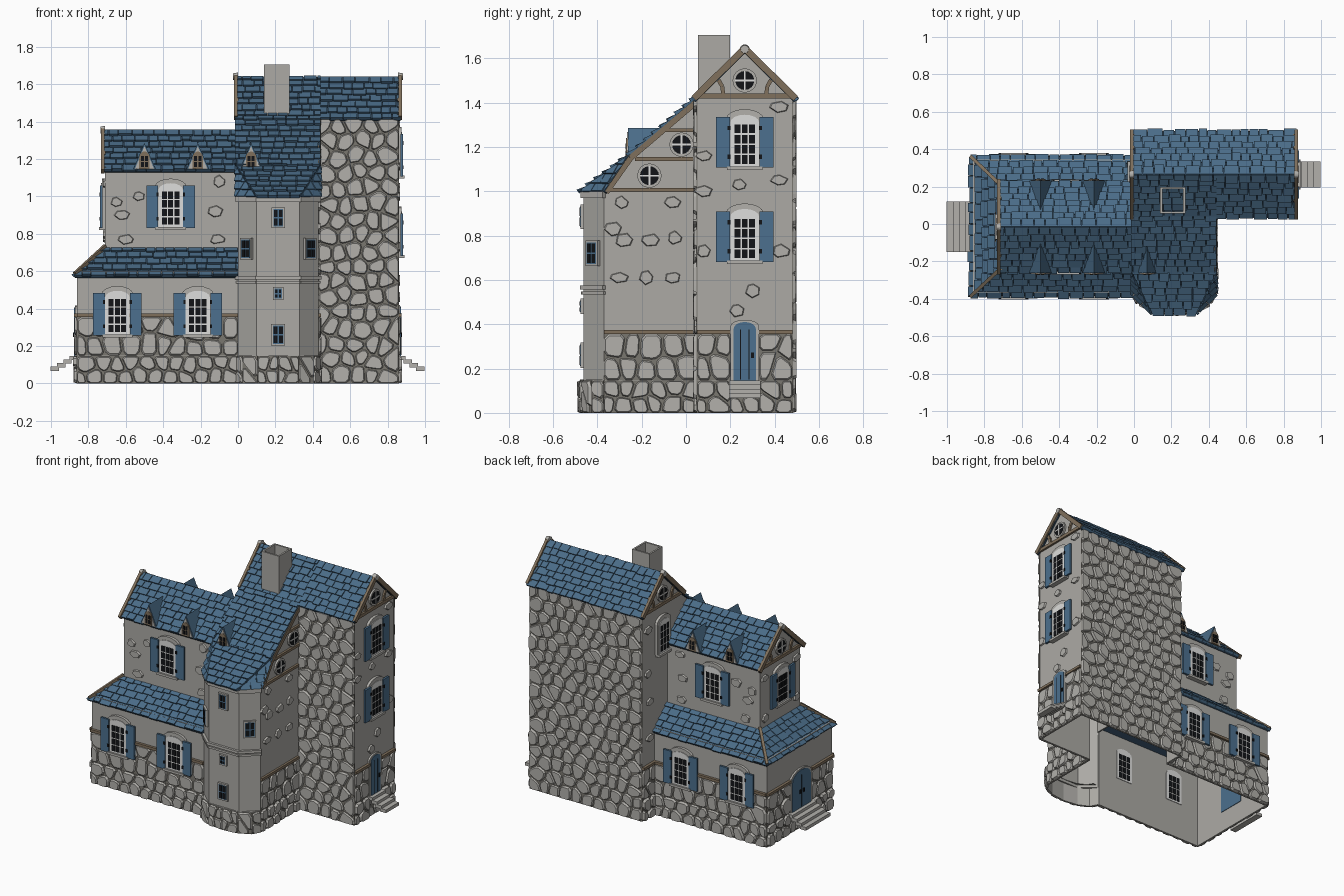
import bpy, bmesh, math, random
from mathutils import Vector, Matrix

if "Cube" in bpy.data.objects:
    bpy.data.objects.remove(bpy.data.objects["Cube"])
random.seed(4)
R = random.uniform
V = Vector

def colour(name, *rgb):
    m = bpy.data.materials.new(name)
    lin = [((c / 255 + .055) / 1.055) ** 2.4 for c in rgb]
    m.diffuse_color = (*lin, 1)
    m.use_nodes = True
    m.node_tree.nodes["Principled BSDF"].inputs["Base Color"].default_value = m.diffuse_color
    return m

PLASTER = colour("plaster grey", 172, 170, 165)
STONE = colour("stone grey", 178, 176, 171)
MORTAR = colour("mortar grey", 122, 119, 112)
ROOF = colour("roof blue", 74, 108, 136)
UNDER = colour("dark slate", 40, 60, 78)
BLUE = colour("shutter blue", 76, 112, 142)
WOOD = colour("timber brown", 128, 112, 92)
WHITE = colour("window white", 222, 222, 220)
BLACK = colour("glass black", 18, 20, 23)

parts = {}
def add(name, mat, verts, faces):
    vs, fs, _ = parts.setdefault(name, ([], [], mat))
    k = len(vs)
    vs += verts
    fs += [[i + k for i in f] for f in faces]

# ---- helpers: frames, extruded outlines, beams
def frame(o, u, v):
    u = u.normalized(); n = u.cross(v).normalized(); v = n.cross(u)
    return Matrix.Translation(o) @ Matrix((u, v, n)).transposed().to_4x4()

def face(p, q):
    return frame(V((*p, 0)), V((q[0] - p[0], q[1] - p[1], 0)), V((0, 0, 1)))

def prism(name, mat, M, poly, d0, d1, inset=0):
    n = len(poly)
    c = sum((V(p) for p in poly), V((0, 0))) / n
    top = [V(p).lerp(c, inset) for p in poly]
    vs = [M @ V((*p, d0)) for p in poly] + [M @ V((*p, d1)) for p in top]
    fs = [[i, (i + 1) % n, n + (i + 1) % n, n + i] for i in range(n)]
    add(name, mat, vs, fs + [list(range(n))[::-1], list(range(n, 2 * n))])

def box(a, b, c, d):
    return [(a, b), (c, b), (c, d), (a, d)]

def rect(x, z, w, h):
    return box(x - w / 2, z - h / 2, x + w / 2, z + h / 2)

def arch(x, z, w, h, rise):
    pts = [(x - w / 2, z), (x + w / 2, z)]
    for k in range(9):
        t = math.pi * k / 8
        pts.append((x + w / 2 * math.cos(t), z + h - rise + rise * math.sin(t)))
    return pts

def disc(x, z, r):
    return [(x + r * math.cos(k * math.pi / 8), z + r * math.sin(k * math.pi / 8)) for k in range(16)]

def beam(name, mat, M, p, q, w, d0, d1):
    p, q = V(p), V(q)
    s = (q - p).orthogonal().normalized() * w / 2
    prism(name, mat, M, [p - s, q - s, q + s, p + s], d0, d1)

def clip(poly, p, n):
    out = []
    for a, b in zip(poly, poly[1:] + poly[:1]):
        da, db = (a - p).dot(n), (b - p).dot(n)
        if da <= 0: out.append(a)
        if da * db < 0: out.append(a.lerp(b, da / (da - db)))
    return out

# ---- rubble stonework: rounded Voronoi cells on a mortar backing
def rubble(name, M, x0, z0, x1, z1, size=.085, depth=.013):
    prism(name + "_mortar", MORTAR, M, box(x0, z0, x1, z1), -.002, .003)
    nx, nz = max(1, round((x1 - x0) / size)), max(1, round((z1 - z0) / size))
    sx, sz = (x1 - x0) / nx, (z1 - z0) / nz
    pts = [V((x0 + (i + .5 + (j % 2 - .5) * .4 + R(-.3, .3)) * sx, z0 + (j + .5 + R(-.3, .3)) * sz))
           for i in range(nx) for j in range(nz)]
    for s in pts:
        cell = [V(p) for p in box(x0, z0, x1, z1)]
        for t in pts:
            d = t - s
            if 0 < d.length < size * 3 and cell:
                cell = clip(cell, (s + t) / 2 - d.normalized() * .004, d)
        if len(cell) < 3: continue
        soft = []
        for a, b in zip(cell, cell[1:] + cell[:1]):
            soft += [a.lerp(b, .2), a.lerp(b, .8)]
        prism(name, STONE, M, soft, .002, depth + R(-.003, .004), .14)

def loose(M, *spots):
    for x, z in spots:
        w, h = R(.032, .046), R(.024, .036)
        poly = [(x + w * math.cos(a + .3), z + h * math.sin(a + .3)) for a in
                [k * math.pi / 3 + R(-.25, .25) for k in range(6)]]
        prism("loose_wall_stones", STONE, M, poly, -.002, .011, .15)

# ---- roof panel with rows of overlapping slates; first two corners are the eave
def slates(name, *corners):
    c = [V(p) for p in corners]
    M = frame(c[0], c[1] - c[0], c[-1] - c[0])
    poly = [(M.inverted() @ p).to_2d() for p in c]
    prism(name + "_base", UNDER, M, poly, -.012, 0)
    row, v = .046, 0
    while v < max(p.y for p in poly) - .008:
        x = min(p.x for p in poly) - R(0, .05)
        while x < max(p.x for p in poly):
            w, lift = R(.045, .085), R(.012, .018)
            t = [V(p) for p in box(x, v - R(-.003, .007), x + w - .004, v + row + .004)]
            for a, b in zip(poly, poly[1:] + poly[:1]):
                e = b - a
                if v > row or e.y or a.y: t = clip(t, a, V((e.y, -e.x))) if t else t
            if len(t) > 2:
                n = len(t)
                vs = [M @ V((*p, -.002)) for p in t]
                vs += [M @ V((*p, .004 + (lift - .004) * (1 - (p.y - v) / row))) for p in t]
                add(name, ROOF, vs, [[i, (i + 1) % n, n + (i + 1) % n, n + i] for i in range(n)]
                    + [list(range(n))[::-1], list(range(n, 2 * n))])
            x += w
        v += row

# ---- windows, doors, gables, dormers
def window(M, x, z, shutters=True, w=.13, h=.235):
    prism("window_arches", STONE, M, arch(x, z, w + .04, h + .025, .045), -.004, .018)
    prism("window_frames", WHITE, M, arch(x, z, w, h, .035), -.014, .022)
    for i in (-1, 0, 1):
        for j in range(4):
            prism("window_panes", BLACK, M, rect(x + i * .033, z + .033 + j * .046, .027, .039), -.016, .024)
    prism("window_sills", STONE, M, rect(x, z - .006, w + .03, .016), 0, .034)
    for s in (-1, 1) if shutters else ():
        prism("shutters", BLUE, M, rect(x + s * (w / 2 + .033), z + .11, .062, .228), .014, .028)
        for k in (.045, .175):
            prism("shutter_hinges", BLACK, M, rect(x + s * (w / 2 + .006), z + k, .012, .02), .02, .031)

def round_window(M, x, z):
    prism("round_window_rings", STONE, M, disc(x, z, .055), -.004, .012)
    prism("round_window_glass", BLACK, M, disc(x, z, .043), -.014, .015)
    for p in (rect(x, z, .086, .008), rect(x, z, .008, .086)):
        prism("round_window_bars", WHITE, M, p, -.015, .018)

def small_window(M, x, z, w, h):
    prism("stair_window_frames", STONE, M, rect(x, z, w, h), -.004, .014)
    prism("stair_window_casements", BLUE, M, rect(x, z, w - .018, h - .018), -.012, .016)
    for i in (-1, 1):
        for j in (-1, 1):
            prism("stair_window_panes", BLACK, M, rect(x + i * (w - .018) / 4, z + j * (h - .018) / 4,
                  w / 2 - .017, h / 2 - .017), -.014, .018)

def door(M, x, w, h, double):
    prism("door_surrounds", STONE, M, arch(x, .14, w + .03, h + .015, w * .3), -.004, .012)
    prism("doors", BLUE, M, arch(x, .145, w, h, w * .3), -.014, .016)
    for k in (0,) if double else (-.02, .02):
        prism("door_gaps", BLACK, M, rect(x + k, .145 + h * .45, .004, h * .85), .01, .018)
    for k in (-.02, .02) if double else (.035,):
        prism("door_handles", BLACK, M, rect(x + k, .26, .012, .025), .01, .022)

def stairs(name, M, x, w):
    for i in range(4):
        prism(name, STONE, M, rect(x, .135 - .019 * i, w, .022), .034 * i - .005, .034 * i + .04)

def gable(M, x, half, z0, z1):
    beam("gable_timbers", WOOD, M, (x - half, z0), (x + half, z0), .022, -.004, .014)
    for s in (-1, 1):
        beam("bargeboards", WOOD, M, (x + s * (half + .015), z0 - .012), (x, z1 + .004), .03, .004, .022)
        arc = [(x + s * half * a, z0 + b * (z1 - z0)) for a, b in ((.45, 0), (.47, .2), (.55, .34), (.68, .42))]
        for p, q in zip(arc, arc[1:]):
            beam("gable_timbers", WOOD, M, p, q, .018, -.002, .012)
    round_window(M, x, z0 + (z1 - z0) * .33)
    prism("ridge_finials", STONE, M, disc(x, z1, .022), 0, .026, .2)

def dormer(M, x):
    pt = lambda a, b, d: M @ V((x + a, b, d))
    add("dormer_roofs", ROOF, [pt(0, 1.285, .012), pt(-.06, 1.145, .012), pt(.06, 1.145, .012), pt(0, 1.285, -.16)],
        [[0, 1, 3], [0, 3, 2], [1, 2, 3], [0, 2, 1]])
    prism("dormer_fronts", STONE, M, [(x - .052, 1.145), (x + .052, 1.145), (x, 1.268)], 0, .016)
    prism("dormer_frames", WOOD, M, arch(x, 1.145, .056, .095, .035), 0, .02)
    for i in (-1, 1):
        for j in (0, 1):
            prism("dormer_panes", BLACK, M, rect(x + i * .011, 1.17 + j * .032, .016, .026), 0, .023)

# ---- wall planes: horizontal axis is x, y, -x or -y for front, east, back, west
front = lambda y: face((0, y), (1, y))
east = lambda x: face((x, 0), (x, 1))
back = lambda y: face((0, y), (-1, y))
west = lambda x: face((x, 0), (x, -1))
FW, WW, BW = front(-.37), west(-.86), back(.345)
FU, WU, BU = front(-.235), west(-.71), back(.205)
TF, TE, TB, TW, SE = front(.05), east(.855), back(.48), west(0), east(.43)
def wall(name, M, poly): prism(name, PLASTER, M, poly, -.01, 0)

# ---- low wing, ground floor
wall("wing_lower_wall", FW, box(-.86, 0, 0, .6))
wall("wing_lower_wall", WW, box(-.345, 0, .37, .6))
wall("wing_lower_wall", BW, box(0, 0, .86, .6))
for M, a, b in ((FW, -.86, 0), (BW, 0, .86), (WW, -.345, -.1), (WW, .13, .37)):
    rubble("wing_stone", M, a, 0, b, .145, .075, .018)
    rubble("wing_stone", M, a, .148, b, .356)
    beam("timber_bands", WOOD, M, (a, .365), (b, .365), .018, -.002, .018)
rubble("wing_stone", WW, -.1, 0, .13, .135, .075)
for M, s in ((FW, 1), (BW, -1)):
    window(M, -.645 * s, .26)
    window(M, -.215 * s, .26)
door(WW, .015, .2, .26, True)
stairs("west_steps", WW, .015, .27)

# ---- low wing, upper floor with gable and roofs
wall("wing_upper_wall", FU, box(-.71, .58, 0, 1.15))
wall("wing_upper_wall", BU, box(0, .58, .71, 1.15))
wall("wing_upper_wall", WU, [(-.205, .58), (.235, .58), (.235, 1.14), (.015, 1.35), (-.205, 1.14)])
for M, s in ((FU, 1), (BU, -1)):
    window(M, -.36 * s, .835)
    loose(M, *[(x * s, z) for x, z in ((-.65, .97), (-.62, .9), (-.1, 1.08), (-.12, .92), (-.6, .77), (-.11, .77), (-.53, 1.0))])
window(WU, .015, .835)
loose(WU, (-.16, 1.06), (.19, .8), (-.15, .78), (.19, 1.07))
gable(WU, .015, .23, 1.145, 1.355)
slates("wing_roof", (-.725, -.252, 1.135), (.0, -.252, 1.135), (.0, -.015, 1.355), (-.725, -.015, 1.355))
slates("wing_roof", (.0, .222, 1.135), (-.725, .222, 1.135), (-.725, -.015, 1.355), (.0, -.015, 1.355))
slates("skirt_roof", (-.872, -.385, .572), (0, -.385, .572), (0, -.235, .72), (-.71, -.235, .72))
slates("skirt_roof", (0, .36, .572), (-.872, .36, .572), (-.71, .205, .72), (0, .205, .72))
slates("skirt_roof", (-.872, .36, .572), (-.872, -.385, .572), (-.71, -.235, .72), (-.71, .205, .72))
for y0, y1 in ((-.385, -.235), (.36, .205)):
    p, q = V((-.872, y0, .585)), V((-.71, y1, .733))
    prism("hip_boards", WOOD, frame(p, q - p, V((0, 0, 1))), rect((q - p).length / 2, 0, (q - p).length, .02), -.009, .009)
for x in (-.5, -.215, .07):
    dormer(front(-.25), x)
for x in (.5, .215):
    dormer(back(.22), x)

# ---- tall tower
def tower_gable(c, s): return [(c - s * .215, 1.42), (c, 1.63), (c + s * .215, 1.42)]
wall("tower_wall", TF, box(.43, 0, .855, 1.42))
wall("tower_wall", TB, box(-.855, 0, 0, 1.42))
wall("tower_wall", TE, box(.05, 0, .48, 1.42)[:2] + tower_gable(.265, -1))
wall("tower_wall", TW, [(-.48, .55), (.37, .55), (.37, 1.0), (.25, 1.16), (-.05, 1.41), (-.265, 1.63), (-.48, 1.42)])
wall("tower_wall", TW, box(-.48, 0, -.345, .56))
rubble("tower_stone", TF, .43, 0, .86, 1.415, depth=.015)
rubble("tower_stone", TB, -.86, 0, .0, 1.415, depth=.015)
for M, a, b in ((TE, .05, .2), (TE, .33, .48), (TW, -.48, -.35)):
    rubble("tower_stone", M, a, 0, b, .145, .075, .018)
    rubble("tower_stone", M, a, .148, b, .356)
    beam("timber_bands", WOOD, M, (a, .365), (b, .365), .018, -.002, .018)
rubble("tower_stone", TE, .2, 0, .33, .135, .075)
window(TE, .265, .685)
window(TE, .265, 1.11)
window(TW, -.265, 1.1, False, .11, .23)
door(TE, .265, .1, .265, False)
stairs("east_steps", TE, .265, .14)
gable(TE, .265, .215, 1.43, 1.64)
gable(TW, -.265, .215, 1.43, 1.64)
loose(TE, (.08, 1.0), (.42, 1.05), (.42, 1.38), (.24, 1.03), (.23, .46), (.3, .55), (.08, .73), (.43, .73), (.08, 1.16))
loose(TW, (-.42, 1.0), (-.4, .8), (-.42, 1.3), (-.4, .55))
slates("tower_roof", (.44, .035, 1.41), (.868, .035, 1.41), (.868, .265, 1.638), (.44, .265, 1.638))
slates("tower_roof", (.868, .495, 1.41), (-.015, .495, 1.41), (-.015, .265, 1.638), (.868, .265, 1.638))
slates("tower_roof", (-.015, .05, 1.425), (.44, .05, 1.425), (.44, .265, 1.638), (-.015, .265, 1.638))

# ---- chimney, open at the top
ch = [(.14, .055), (.275, .055), (.275, .198), (.14, .198)]
for p, q in zip(ch, ch[1:] + ch[:1]):
    prism("chimney", PLASTER, face(p, q), box(0, 1.38, math.dist(p, q), 1.705), -.012, 0)

# ---- stair block with long sloping roof
wall("stair_wall", SE, [(-.37, 0), (.05, 0), (.05, 1.41), (-.25, 1.155), (-.36, 1.0), (-.37, 1.0)])
rubble("stair_stone", SE, -.37, 0, .05, .145, .075, .018)
rubble("stair_stone", SE, -.37, .148, .05, .356)
for p, q, w in (((-.37, .365), (.05, .365), .018), ((-.36, 1.005), (.05, 1.005), .018), ((-.23, 1.145), (.05, 1.145), .018),
                ((-.1, 1.275), (.05, 1.275), .016), ((-.36, .995), (-.25, 1.15), .026), ((-.25, 1.15), (.05, 1.405), .026)):
    beam("timber_bands", WOOD, SE, p, q, w, -.002, .015)
round_window(SE, -.02, 1.21)
round_window(SE, -.165, 1.07)
loose(SE, (-.3, .61), (-.18, .61), (-.06, .61), (-.28, .78), (-.16, .78), (-.05, .79), (-.29, .95), (-.06, .95), (-.33, .83))
slates("stair_roof", (-.015, -.25, 1.165), (.44, -.25, 1.165), (.44, .05, 1.425), (-.015, .05, 1.425))
A, B, C, D = (-.012, -.365, .995), (.1, -.478, .995), (.33, -.478, .995), (.442, -.365, .995)
E, F = (-.012, -.25, 1.165), (.442, -.25, 1.165)
slates("bay_roof", B, C, F, E)
slates("bay_roof", A, B, E)
slates("bay_roof", C, D, F)

# ---- polygonal bay on a rounded stone foot
bay = [(0, -.37), (.1, -.462), (.33, -.462), (.43, -.37)]
for i, (p, q) in enumerate(zip(bay, bay[1:])):
    M, L = face(p, q), math.dist(p, q)
    wall("bay_wall", M, box(0, .13, L, 1.0))
    for z, h, d in ((.985, .03, .014), (.565, .018, .016), (.54, .014, .009)):
        prism("bay_ledges", STONE, M, box(-.006, z - h / 2, L + .006, z + h / 2), -.004, d)
    for z, w, h in ((.885, .07, .11), (.48, .058, .07), (.26, .075, .115)) if i == 1 else ((.72, .08, .115),):
        small_window(M, L / 2, z, w, h)
foot = [(.215 - .218 * math.cos(k * math.pi / 6), -.37 - .107 * math.sin(k * math.pi / 6)) for k in range(7)]
for p, q in zip(foot, foot[1:]):
    M, L = face(p, q), math.dist(p, q)
    wall("bay_foot", M, box(0, 0, L, .15))
    rubble("bay_stone", M, 0, 0, L, .145, .07)
    r = [V((.215 + (x - .215) * .8, -.37 + (y + .37) * .75, .15)) for x, y in (q, p)]
    add("bay_foot", PLASTER, [V((*p, .15)), V((*q, .15))] + r, [[0, 1, 2, 3]])

# ---- make the objects
for name, (vs, fs, mat) in parts.items():
    me = bpy.data.meshes.new(name)
    me.from_pydata(vs, [], fs)
    me.materials.append(mat)
    bm = bmesh.new(); bm.from_mesh(me)
    bmesh.ops.recalc_face_normals(bm, faces=bm.faces)
    bm.to_mesh(me); bm.free()
    bpy.context.collection.objects.link(bpy.data.objects.new(name, me))
